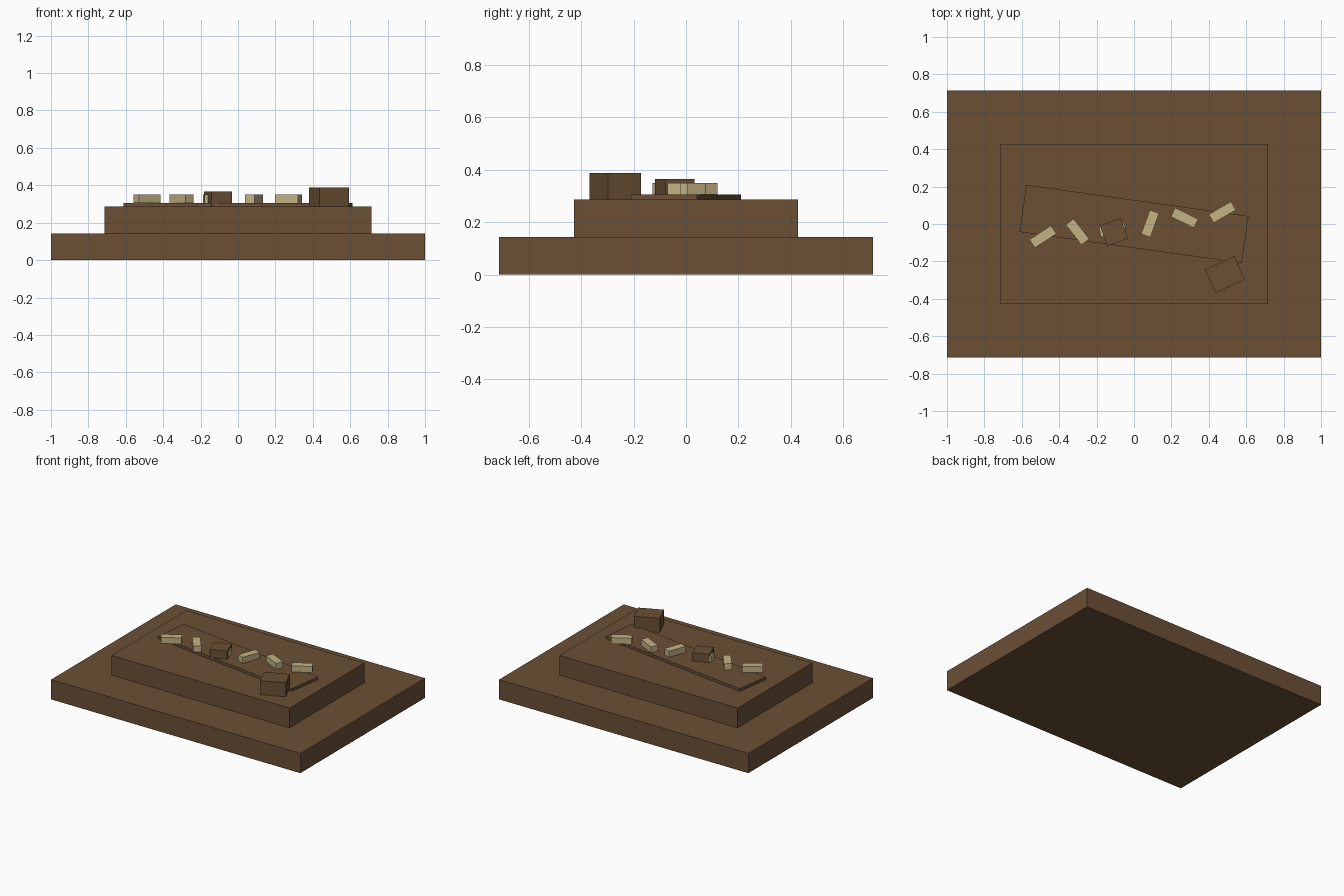
import bpy
from math import radians

default = bpy.data.objects.get("Cube")
if default:
    bpy.data.objects.remove(default, do_unlink=True)


def make_material(name, rgb):
    mat = bpy.data.materials.new(name)
    mat.use_nodes = True
    colour = (*rgb, 1.0)
    mat.diffuse_color = colour
    mat.node_tree.nodes["Principled BSDF"].inputs["Base Color"].default_value = colour
    return mat


def block(name, x, y, bottom, size, angle, mat):
    """Box resting on height `bottom`, turned about z."""
    bpy.ops.mesh.primitive_cube_add(size=1, location=(x, y, bottom + size[2] / 2))
    ob = bpy.context.object
    ob.name = name
    ob.scale = size
    bpy.ops.object.transform_apply(location=False, rotation=False, scale=True)
    ob.rotation_euler.z = radians(angle)
    ob.data.materials.append(mat)
    return ob


earth = make_material("earth brown", (0.147, 0.08, 0.036))
cream = make_material("pale cream", (0.56, 0.45, 0.24))

# Stepped base
STEP = 1 / 7
block("lower_step", 0, 0, 0, (2, 10 * STEP, STEP), 0, earth)
block("upper_step", 0, 0, STEP, (10 * STEP, 6 * STEP, STEP), 0, earth)

# Thin slanted slab on the upper step
ground = 2 * STEP
SLAB = 0.02
block("slab", 0, 0, ground, (1.2, 0.254, SLAB), -8, earth)

# Loose blocks
block("large_block", 0.486, -0.27, ground, (0.172, 0.138, 0.102), 24, earth)
block("small_block", -0.107, -0.043, ground, (0.117, 0.117, 0.08), 20, earth)

# Row of scattered pale pieces: x, y, angle
pieces = [
    (-0.487, -0.068, 33), (-0.302, -0.042, -52), (-0.115, -0.032, 10),
    (0.086, 0.002, 70), (0.27, 0.033, -26), (0.472, 0.063, 30),
]
for i, (x, y, angle) in enumerate(pieces):
    block(f"pale_piece_{i + 1}", x, y, ground + SLAB, (0.137, 0.053, 0.044), angle, cream)
